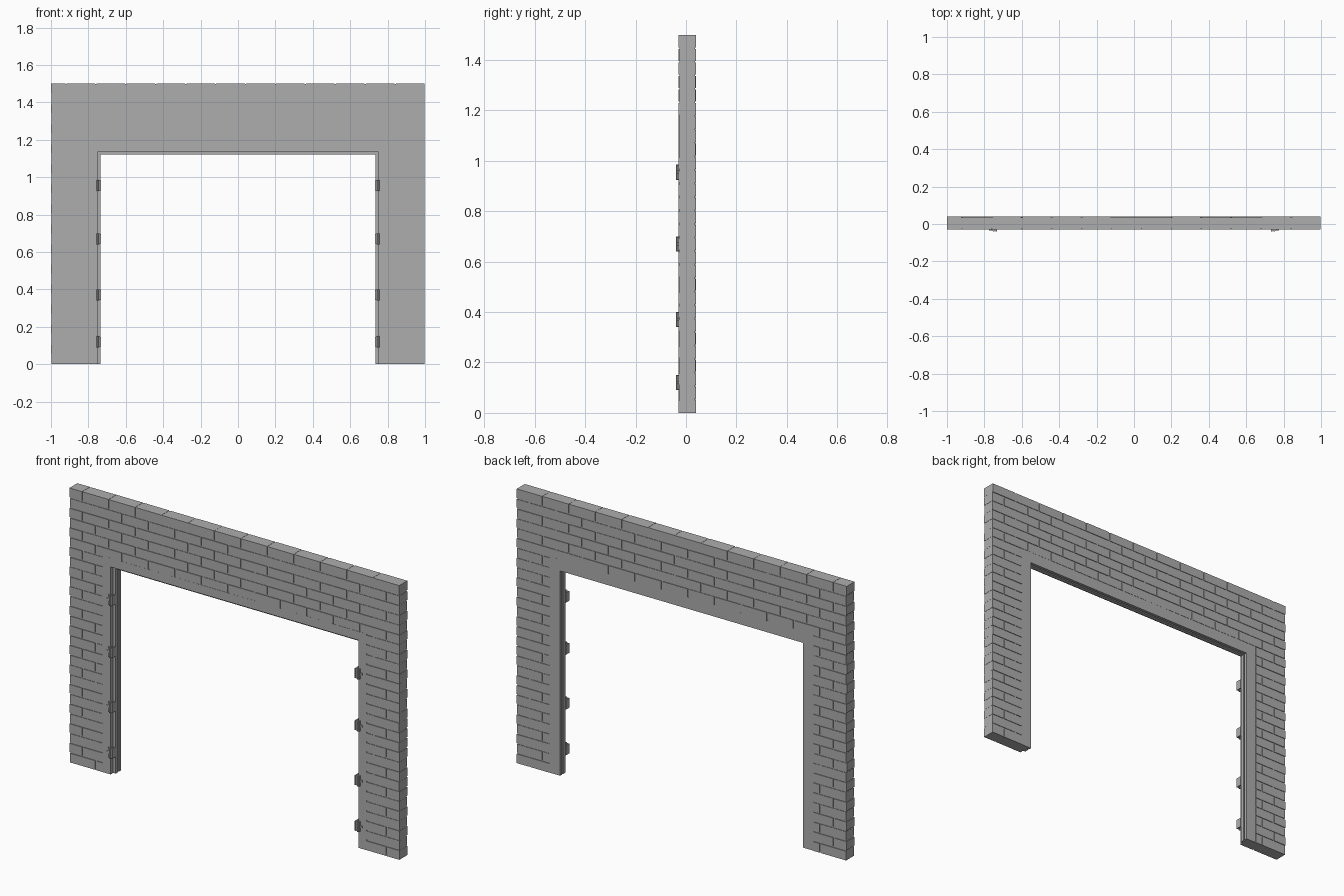
import bpy, bmesh, random
from mathutils import Vector

random.seed(4)
cube = bpy.data.objects.get("Cube")
if cube:
    bpy.data.objects.remove(cube, do_unlink=True)

# One plain grey for everything
grey = bpy.data.materials.new("stone_grey")
grey.use_nodes = True
colour = (0.42, 0.42, 0.42, 1)
grey.diffuse_color = colour
shader = grey.node_tree.nodes["Principled BSDF"]
shader.inputs["Base Color"].default_value = colour
shader.inputs["Roughness"].default_value = 0.9

# Main sizes
HEIGHT, HALF = 1.5, 1.0
OPEN_X, OPEN_Z = 0.735, 1.12
TRIM = 0.063
FRONT, BACK = -0.030, 0.040
COURSES = 28
COURSE = HEIGHT / COURSES
BRICK = 0.16
JOINT = 0.007
RELIEF = 0.004


def finish(bm, name):
    bmesh.ops.recalc_face_normals(bm, faces=bm.faces)
    mesh = bpy.data.meshes.new(name)
    bm.to_mesh(mesh)
    bm.free()
    mesh.materials.append(grey)
    obj = bpy.data.objects.new(name, mesh)
    bpy.context.collection.objects.link(obj)
    return obj


def add_box(bm, lo, hi):
    lo, hi = Vector(lo), Vector(hi)
    verts = bmesh.ops.create_cube(bm, size=1)["verts"]
    for v in verts:
        v.co = (lo + hi) / 2 + v.co * (hi - lo)
    return verts


def sweep_arch(name, section):
    """Carry a closed section (half width, height, y) up, over and down."""
    bm = bmesh.new()
    rings = []
    for side, top in ((-1, 0), (-1, 1), (1, 1), (1, 0)):
        rings.append([bm.verts.new((side * x, y, z * top)) for x, z, y in section])
    n = len(section)
    for a, b in zip(rings, rings[1:]):
        for i in range(n):
            j = (i + 1) % n
            bm.faces.new((a[i], a[j], b[j], b[i]))
    bm.faces.new(rings[0])
    bm.faces.new(rings[-1])
    return finish(bm, name)


# Mortar core, slightly behind the bricks
inner = (OPEN_X + 0.03, OPEN_Z + 0.03)
outer = (HALF - RELIEF, HEIGHT - 0.001)
yf, yb = FRONT + RELIEF, BACK - RELIEF
sweep_arch("mortar_core", [(*inner, yf), (*outer, yf), (*outer, yb), (*inner, yb)])

# Door frame: flat trim on both faces, front rebate and a grooved stop
trim_section = [
    (TRIM, FRONT), (0.015, FRONT), (0.015, -0.008), (0, -0.008),
    (0, 0.014), (0.008, 0.014), (0.008, 0.022), (0, 0.022),
    (0, BACK - 0.002), (TRIM, BACK - 0.002),
]
sweep_arch("door_frame", [(OPEN_X + d, OPEN_Z + d, y) for d, y in trim_section])

# Bricks in running bond, alternate courses reaching past the wall ends
bm = bmesh.new()
for row in range(COURSES):
    z0 = row * COURSE + (JOINT / 2 if row else 0)
    z1 = (row + 1) * COURSE - (JOINT / 2 if row < COURSES - 1 else 0)
    end = HALF if row % 2 else HALF - RELIEF * 0.7
    edge = OPEN_X + TRIM
    if z1 > OPEN_Z + TRIM:
        spans = [(-end, end)]
    else:
        spans = [(-end, -edge), (edge, end)]
    start = -HALF - (BRICK / 2 if row % 2 else 0)
    for k in range(int(2 * HALF / BRICK) + 2):
        left = start + k * BRICK
        for s0, s1 in spans:
            x0 = max(left + JOINT / 2, s0)
            x1 = min(left + BRICK - JOINT / 2, s1)
            if x1 - x0 > 0.01:
                sink = random.uniform(0, RELIEF * 0.4)
                add_box(bm, (x0, FRONT + sink, z0), (x1, BACK - sink, z1))
finish(bm, "brick_courses")

# Hinges: a leaf, a barrel and a small side pin, four on each jamb
bm = bmesh.new()
for side in (-1, 1):
    for z in (0.12, 0.37, 0.67, 0.955):
        def part(x0, x1, y0, y1, h):
            a, b = sorted((side * x0, side * x1))
            add_box(bm, (a, y0, z - h), (b, y1, z + h))
        part(0.738, 0.762, -0.036, FRONT + 0.004, 0.028)
        part(0.733, 0.740, -0.040, -0.008, 0.026)
        part(0.762, 0.774, -0.035, FRONT + 0.004, 0.006)
        barrel = bmesh.ops.create_cone(
            bm, cap_ends=True, segments=10, radius1=0.006, radius2=0.006, depth=0.06)
        bmesh.ops.translate(bm, verts=barrel["verts"], vec=(side * 0.750, -0.034, z))
finish(bm, "hinges")
